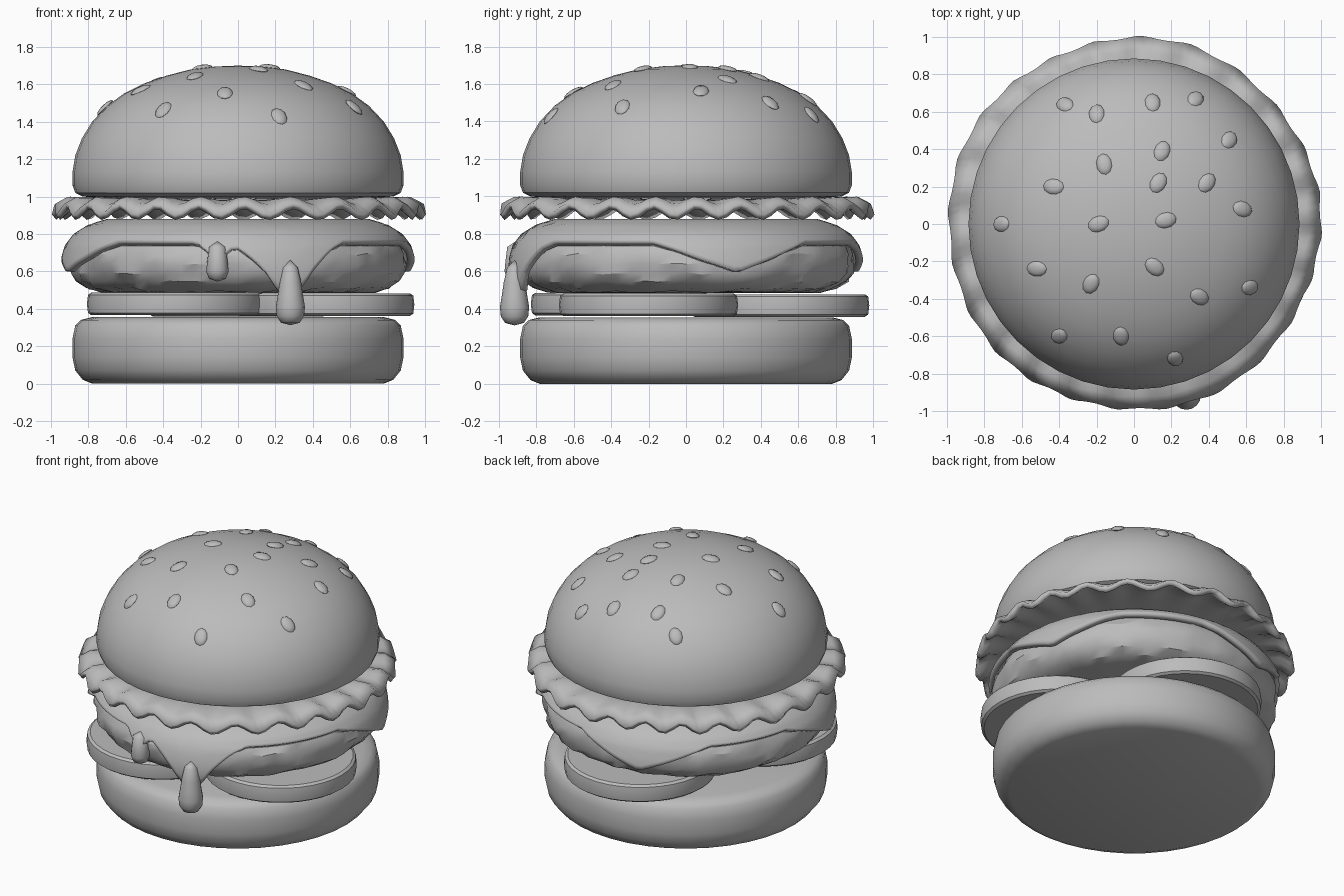
import bpy, bmesh, math, random
from mathutils import Vector, Matrix

random.seed(4)
cube = bpy.data.objects.get("Cube")
if cube:
    bpy.data.objects.remove(cube)

clay = bpy.data.materials.new("clay_grey")
clay.use_nodes = True
clay.diffuse_color = (0.5, 0.5, 0.5, 1)
clay.node_tree.nodes["Principled BSDF"].inputs["Base Color"].default_value = (0.5, 0.5, 0.5, 1)


def finish(name, bm, angle=35):
    """Turn a bmesh into a shaded object."""
    bmesh.ops.remove_doubles(bm, verts=bm.verts, dist=0.0001)
    bmesh.ops.recalc_face_normals(bm, faces=bm.faces)
    mesh = bpy.data.meshes.new(name)
    bm.to_mesh(mesh)
    bm.free()
    mesh.materials.append(clay)
    obj = bpy.data.objects.new(name, mesh)
    bpy.context.collection.objects.link(obj)
    bpy.ops.object.select_all(action='DESELECT')
    obj.select_set(True)
    bpy.context.view_layer.objects.active = obj
    bpy.ops.object.shade_smooth_by_angle(angle=math.radians(angle))
    return obj


def rings(rows, segments, point):
    """Closed rings of quads; point(row, angle) gives each position."""
    bm = bmesh.new()
    grid = [[bm.verts.new(point(row, math.tau * i / segments)) for i in range(segments)]
            for row in rows]
    for a, b in zip(grid, grid[1:]):
        for i in range(segments):
            j = (i + 1) % segments
            bm.faces.new((a[i], a[j], b[j], b[i]))
    return bm


def lathe(name, profile, segments=40, centre=(0, 0), rough=0.0, angle=35):
    def point(p, a):
        r, z = p
        r += random.uniform(-rough, rough) if r > 0.7 else 0
        z += random.uniform(-rough, rough) / 2 if r > 0.7 else 0
        return (centre[0] + r * math.cos(a), centre[1] + r * math.sin(a), z)
    return finish(name, rings(profile, segments, point), angle)


def interp(table, x):
    for (x0, y0), (x1, y1) in zip(table, table[1:]):
        if x <= x1:
            return y0 + (y1 - y0) * max(0, (x - x0) / (x1 - x0))
    return table[-1][1]


def solidify(obj, thickness, offset):
    mod = obj.modifiers.new("thickness", 'SOLIDIFY')
    mod.thickness = thickness
    mod.offset = offset


# Buns
lathe("bottom_bun", [(0, 0), (0.78, 0), (0.83, 0.02), (0.87, 0.07), (0.885, 0.14),
                     (0.885, 0.24), (0.87, 0.31), (0.84, 0.34), (0.78, 0.355), (0, 0.355)])
dome = [(0, 1.7), (0.12, 1.695), (0.25, 1.68), (0.38, 1.647), (0.5, 1.605), (0.61, 1.55),
        (0.7, 1.485), (0.78, 1.4), (0.835, 1.31), (0.87, 1.22), (0.885, 1.13)]
lathe("top_bun", dome + [(0.885, 1.06), (0.87, 1.02), (0.83, 1.0), (0.7, 0.99), (0, 0.99)])

# Sesame seeds resting on the dome
seed_spots = [(-.37, .64), (-.2, .59), (.1, .65), (.33, .67), (.51, .45), (.15, .39),
              (-.16, .32), (-.43, .2), (.13, .22), (.39, .22), (-.71, 0), (-.19, 0),
              (.17, .02), (.58, .08), (-.52, -.24), (.11, -.23), (-.23, -.32),
              (.35, -.39), (.62, -.34), (-.4, -.6), (-.07, -.6), (.22, -.72)]
bm = bmesh.new()
for x, y in seed_spots:
    r = math.hypot(x, y)
    slope = (interp(dome, r + 0.03) - interp(dome, r - 0.03)) / 0.06
    normal = Vector((-slope * x / r, -slope * y / r, 1))
    turn = normal.to_track_quat('Z', 'Y').to_matrix().to_4x4()
    place = Matrix.Translation((x, y, interp(dome, r))) @ turn
    place = place @ Matrix.Rotation(random.uniform(-0.4, 0.4), 4, 'Z')
    bmesh.ops.create_uvsphere(bm, u_segments=10, v_segments=6, radius=1,
                              matrix=place @ Matrix.Diagonal((0.042, 0.058, 0.018, 1)))
finish("sesame_seeds", bm)

# Ruffled lettuce leaf
def leaf_point(row, a):
    r, z, wave = row
    ruffle = math.sin(24 * a + 0.8 * math.sin(3 * a))
    r += wave * (0.25 * math.sin(5 * a + 1) - 0.2 * ruffle)
    return (r * math.cos(a), r * math.sin(a), z + wave * ruffle)

leaf = rings([(0, 0.965, 0), (0.7, 0.965, 0), (0.82, 0.968, 0.008), (0.92, 0.962, 0.02),
              (0.985, 0.918, 0.03)], 144, leaf_point)
solidify(finish("lettuce", leaf), 0.035, 0)

# Cheese sheet: a draped square whose corners hang down, the front one melting
drape = [(0.45, 0.93), (0.58, 0.96), (0.66, 0.95), (0.74, 0.925), (0.8, 0.88), (0.85, 0.8),
         (0.88, 0.7)]
melt = [(0.05, 0.48), (0.09, 0.53), (0.14, 0.6), (0.2, 0.66), (0.28, 0.72), (0.38, 0.76)]
FRONT = math.atan2(-0.93, 0.28)
DRIBBLE = math.atan2(-0.93, -0.11)

def gap(a, b):
    return abs((a - b + math.pi) % math.tau - math.pi)

def hem(a):
    low = interp(melt, gap(a, FRONT))
    for k in (1, 2, 3):
        low = min(low, 0.595 + 0.165 * min(1, gap(a, FRONT + k * math.pi / 2) / 0.48))
    return min(low, 0.66 + 0.1 * min(1, gap(a, DRIBBLE) / 0.13))

def cheese_point(t, a):
    if t < 0:
        return (0, 0, 0.88)
    z = 0.88 - (0.88 - hem(a)) * t
    r = interp(drape, z)
    return (r * math.cos(a), r * math.sin(a), z)

sheet = rings([-1] + [k / 10 for k in range(11)], 160, cheese_point)
solidify(finish("cheese", sheet, 45), 0.04, -1)
lathe("cheese_long_drip", [(0, 0.66), (0.04, 0.62), (0.058, 0.54), (0.068, 0.47), (0.078, 0.41),
                           (0.073, 0.36), (0.05, 0.325), (0, 0.312)], 16, (0.28, -0.915), 0, 60)
lathe("cheese_short_drip", [(0, 0.76), (0.045, 0.73), (0.055, 0.65), (0.06, 0.6), (0.045, 0.56),
                            (0, 0.545)], 14, (-0.11, -0.91), 0, 60)

# Patty with a coarse, torn surface
lathe("patty", [(0, 0.485), (0.74, 0.49), (0.81, 0.51), (0.86, 0.545), (0.885, 0.59),
                (0.895, 0.64), (0.89, 0.69), (0.87, 0.735), (0.84, 0.775), (0.76, 0.81),
                (0, 0.82)], 72, (0, 0), 0.013, 28)

# Tomato slices, overlapping in a triangle
slices = [("left", 0.465, -0.2, 0.362), ("right", -0.33, -0.35, 0.366), ("back", 0.0, 0.5, 0.358)]
for side, x, y, z in slices:
    lathe("tomato_slice_" + side,
          [(0, z), (0.455, z), (0.472, z + 0.012), (0.478, z + 0.06), (0.472, z + 0.108),
           (0.455, z + 0.12), (0, z + 0.12)], 36, (x, y))
